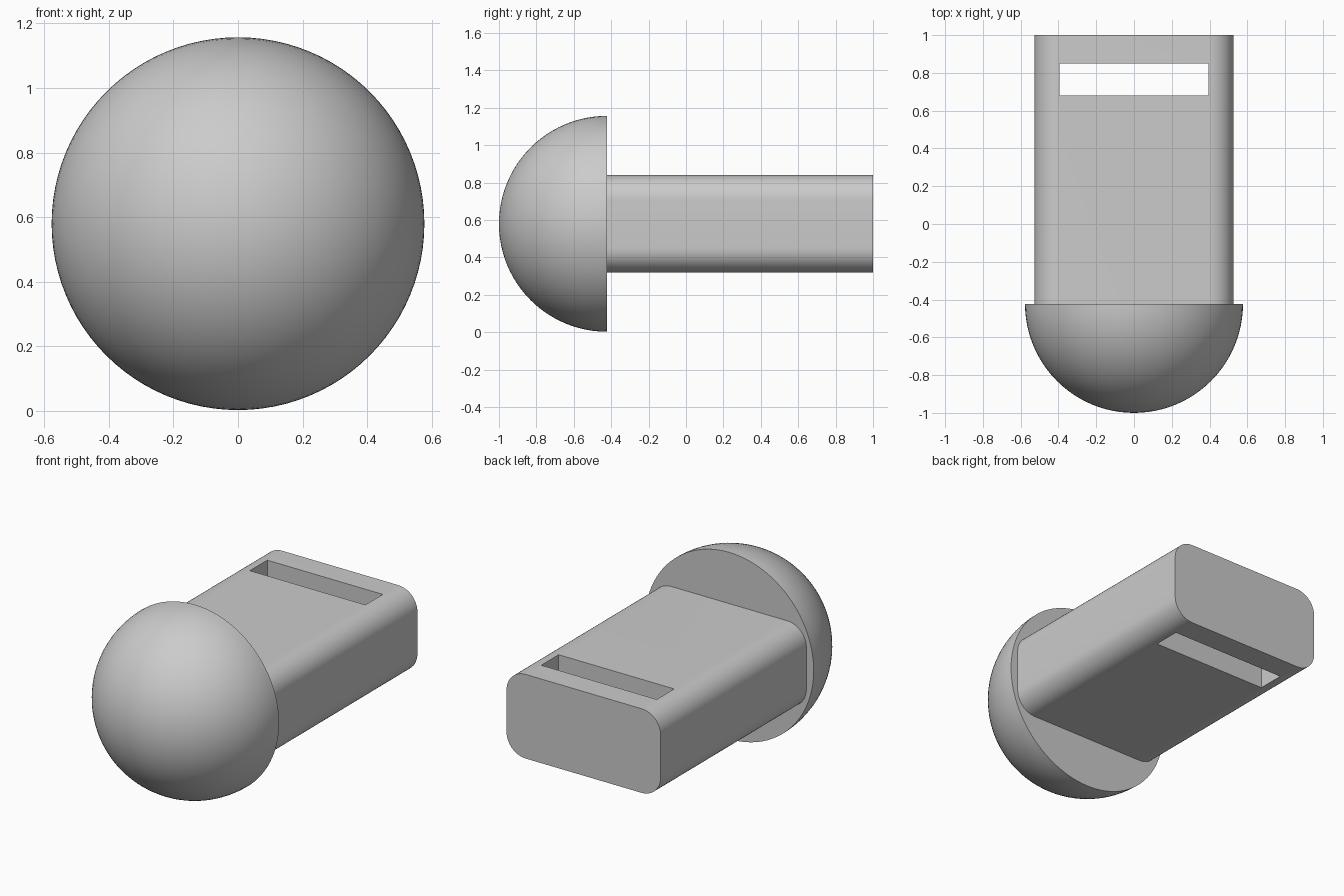
import bpy, bmesh, math
from mathutils import Matrix

old = bpy.data.objects.get("Cube")
if old:
    bpy.data.objects.remove(old, do_unlink=True)

RADIUS = 0.577
MID_Z = 0.58
DOME_Y = RADIUS - 1.0

grey = bpy.data.materials.new("plain grey")
grey.use_nodes = True
colour = (0.6, 0.6, 0.6, 1)
grey.diffuse_color = colour
grey.node_tree.nodes["Principled BSDF"].inputs["Base Color"].default_value = colour


def add_object(name, bm):
    bmesh.ops.recalc_face_normals(bm, faces=bm.faces)
    mesh = bpy.data.meshes.new(name)
    bm.to_mesh(mesh)
    bm.free()
    mesh.materials.append(grey)
    obj = bpy.data.objects.new(name, mesh)
    bpy.context.collection.objects.link(obj)
    return obj


def box(name, x, y0, y1, z, bevel=0):
    """Box centred on x = 0 and MID_Z, with its lengthwise edges rounded."""
    bm = bmesh.new()
    bmesh.ops.create_cube(bm, size=1)
    bmesh.ops.scale(bm, vec=(x, y1 - y0, z), verts=bm.verts)
    bmesh.ops.translate(bm, vec=(0, (y0 + y1) / 2, MID_Z), verts=bm.verts)
    if bevel:
        edges = [e for e in bm.edges
                 if abs(e.verts[0].co.y - e.verts[1].co.y) > 0.1]
        bmesh.ops.bevel(bm, geom=edges, offset=bevel, segments=12,
                        profile=0.5, affect='EDGES')
    return add_object(name, bm)


def smooth(obj):
    bpy.ops.object.select_all(action='DESELECT')
    obj.select_set(True)
    bpy.context.view_layer.objects.active = obj
    bpy.ops.object.shade_smooth_by_angle(angle=math.radians(30))


# Half-sphere head, flat side facing back
bm = bmesh.new()
bmesh.ops.create_uvsphere(bm, u_segments=96, v_segments=48, radius=RADIUS,
                          matrix=Matrix.Rotation(math.pi / 2, 4, 'X'))
bmesh.ops.delete(bm, geom=[v for v in bm.verts if v.co.y > 0.001], context='VERTS')
bmesh.ops.holes_fill(bm, edges=[e for e in bm.edges if e.is_boundary], sides=0)
bmesh.ops.translate(bm, vec=(0, DOME_Y, MID_Z), verts=bm.verts)
smooth(add_object("dome_head", bm))

# Rounded rectangular shaft, set slightly into the head
shaft = box("shaft", 1.054, DOME_Y - 0.01, 1.0, 0.52, bevel=0.13)

# Slot cut right through the shaft near its back end
cutter = box("slot_cutter", 0.79, 0.68, 0.85, 1.0)
cutter.hide_render = True
cut = shaft.modifiers.new("slot", 'BOOLEAN')
cut.operation = 'DIFFERENCE'
cut.solver = 'EXACT'
cut.object = cutter
bpy.context.view_layer.objects.active = shaft
bpy.ops.object.modifier_apply(modifier=cut.name)
bpy.data.objects.remove(cutter, do_unlink=True)
smooth(shaft)
